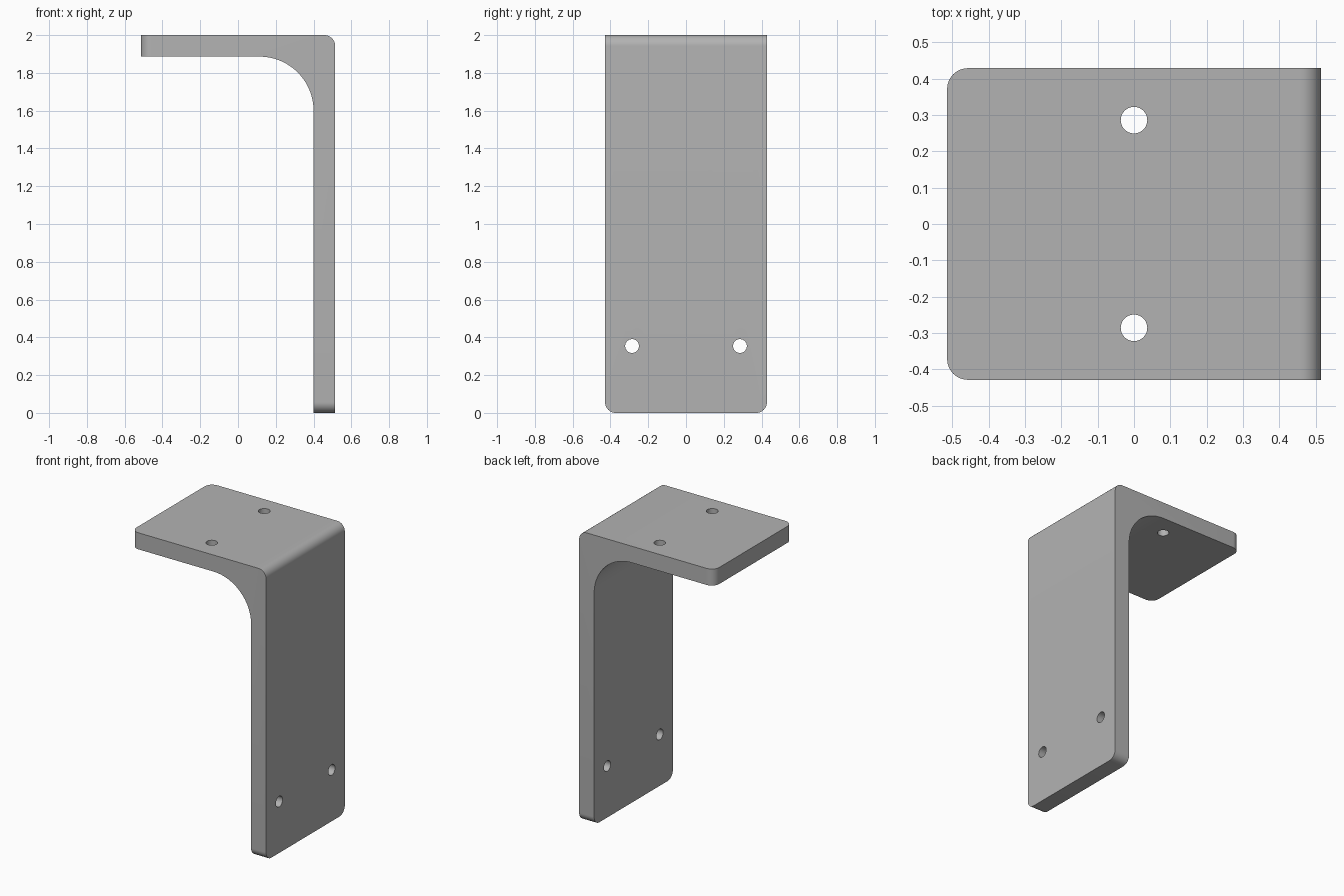
import bpy, bmesh
from math import sin, cos, pi
from mathutils import Matrix

cube = bpy.data.objects.get("Cube")
if cube:
    bpy.data.objects.remove(cube, do_unlink=True)

HALF_X, HALF_Y, HEIGHT = 0.514, 0.4286, 2.0
THICK, CORNER, FILLET = 0.114, 0.057, 0.286
HOLE_R, HOLE_Y, HOLE_Z = 0.0365, 0.2857, 0.354

grey = bpy.data.materials.new("grey metal")
grey.use_nodes = True
colour = (0.45, 0.45, 0.45, 1)
grey.diffuse_color = colour
grey.node_tree.nodes["Principled BSDF"].inputs["Base Color"].default_value = colour


def arc(cx, cz, r, start, end, steps):
    """Points along a circular arc in the x-z plane."""
    angles = [start + (end - start) * i / steps for i in range(steps + 1)]
    return [(cx + r * cos(a), cz + r * sin(a)) for a in angles]


def add_object(name, bm):
    bmesh.ops.recalc_face_normals(bm, faces=bm.faces)
    mesh = bpy.data.meshes.new(name)
    bm.to_mesh(mesh)
    bm.free()
    mesh.materials.append(grey)
    obj = bpy.data.objects.new(name, mesh)
    bpy.context.collection.objects.link(obj)
    return obj


# L-shaped profile with a rounded outer bend and a wide inner fillet
inner_x, inner_z = HALF_X - THICK, HEIGHT - THICK
profile = [(-HALF_X, inner_z), (-HALF_X, HEIGHT)]
profile += arc(HALF_X - CORNER, HEIGHT - CORNER, CORNER, pi / 2, 0, 12)
profile += [(HALF_X, 0), (inner_x, 0)]
profile += arc(inner_x - FILLET, inner_z - FILLET, FILLET, 0, pi / 2, 24)

bm = bmesh.new()
side = bm.faces.new([bm.verts.new((x, -HALF_Y, z)) for x, z in profile])
extruded = bmesh.ops.extrude_face_region(bm, geom=[side])["geom"]
bmesh.ops.translate(bm, vec=(0, 2 * HALF_Y, 0),
                    verts=[v for v in extruded if isinstance(v, bmesh.types.BMVert)])

# Round the corners at the free ends of both plates
def is_end_corner(edge):
    a, b = (v.co for v in edge.verts)
    at_tip = max(a.x, b.x) < -HALF_X + 1e-4
    at_foot = max(a.z, b.z) < 1e-4
    return abs(a.y - b.y) < 1e-4 and (at_tip or at_foot)

bmesh.ops.bevel(bm, geom=[e for e in bm.edges if is_end_corner(e)], offset=CORNER,
                segments=10, profile=0.5, affect='EDGES')
bracket = add_object("bracket", bm)

# Drill two screw holes through each plate
bm = bmesh.new()
for y in (-HOLE_Y, HOLE_Y):
    for matrix in (Matrix.Translation((0, y, HEIGHT - THICK / 2)),
                   Matrix.Translation((HALF_X - THICK / 2, y, HOLE_Z))
                   @ Matrix.Rotation(pi / 2, 4, 'Y')):
        bmesh.ops.create_cone(bm, cap_ends=True, segments=40, radius1=HOLE_R,
                              radius2=HOLE_R, depth=3 * THICK, matrix=matrix)
drills = add_object("hole_cutters", bm)
drills.hide_render = True

cut = bracket.modifiers.new("screw holes", 'BOOLEAN')
cut.operation = 'DIFFERENCE'
cut.solver = 'EXACT'
cut.object = drills
bpy.context.view_layer.objects.active = bracket
bracket.select_set(True)
bpy.ops.object.modifier_apply(modifier=cut.name)
bpy.data.objects.remove(drills, do_unlink=True)
bpy.ops.object.shade_smooth_by_angle(angle=pi / 6)
